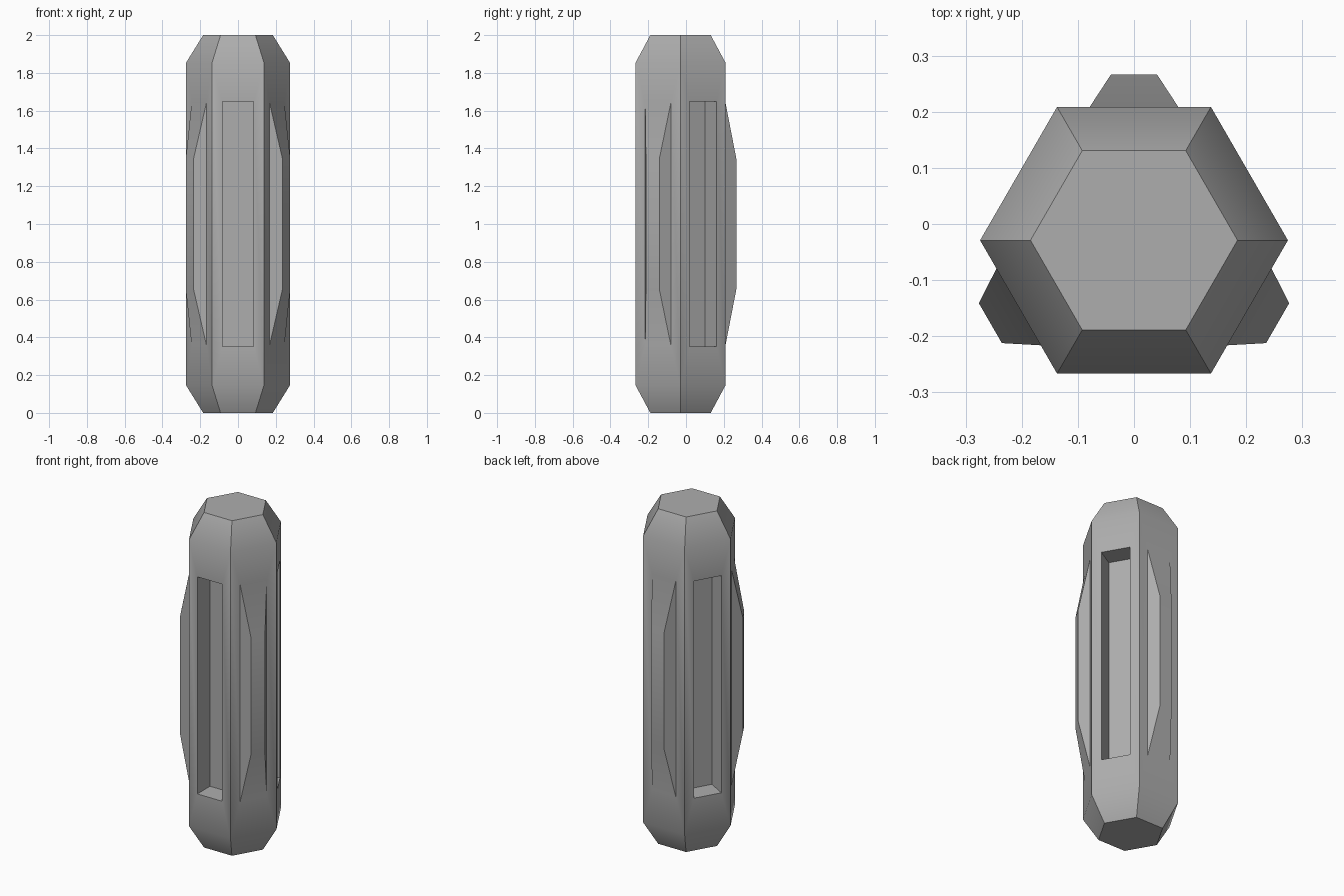
import bpy, bmesh, math
from mathutils import Vector

if "Cube" in bpy.data.objects:
    bpy.data.objects.remove(bpy.data.objects["Cube"])

CY = -0.029                  # y of the hexagon axis
R = 0.2743                   # body corner radius
AP = R * math.cos(math.pi / 6)
R_END = 0.1845               # end cap corner radius

# Panels: (rim half width, rim half height, inner half width, inner half height, offset)
SLOT = (0.082, 0.648, 0.082, 0.648, -0.12)
FIN = (0.079, 0.645, 0.041, 0.345, 0.058)


def on_face(deg, u, r, z):
    """Point at distance r along a face normal, u sideways, height z."""
    a = math.radians(deg)
    return Vector((r * math.cos(a) - u * math.sin(a),
                   CY + r * math.sin(a) + u * math.cos(a), z))


def corner(k, r, z):
    a = math.radians(60 * k)
    return Vector((r * math.cos(a), CY + r * math.sin(a), z))


def bridge(bm, a, b):
    """Quads between two closed loops of equal length."""
    for j in range(len(a)):
        m = (j + 1) % len(a)
        bm.faces.new((a[j], a[m], b[m], b[j]))


def panel_loop(bm, deg, hw, hz, r):
    return [bm.verts.new(on_face(deg, sx * hw, r, 1 + sz * hz))
            for sx, sz in ((-1, -1), (1, -1), (1, 1), (-1, 1))]


bm = bmesh.new()

# Hexagonal shaft with chamfered ends
levels = [(0, R_END), (0.145, R), (1.855, R), (2, R_END)]
rings = [[bm.verts.new(corner(k, r, z)) for k in range(6)] for z, r in levels]
bm.faces.new(rings[0])
bm.faces.new(rings[3])
bridge(bm, rings[0], rings[1])
bridge(bm, rings[2], rings[3])

# Each side: alternately a recessed slot or a raised tapered fin
for k in range(6):
    n = (k + 1) % 6
    deg = 60 * k + 30
    hw, hz, hw2, hz2, off = SLOT if k % 2 == 0 else FIN
    side = [rings[1][k], rings[1][n], rings[2][n], rings[2][k]]
    rim = panel_loop(bm, deg, hw, hz, AP)
    inner = panel_loop(bm, deg, hw2, hz2, AP + off)
    bridge(bm, side, rim)
    bridge(bm, rim, inner)
    bm.faces.new(inner)

bmesh.ops.recalc_face_normals(bm, faces=bm.faces[:])
me = bpy.data.meshes.new("hexagonal_body")
bm.to_mesh(me)
bm.free()
body = bpy.data.objects.new("hexagonal_body", me)
bpy.context.collection.objects.link(body)
body.select_set(True)
bpy.context.view_layer.objects.active = body
bpy.ops.object.shade_smooth_by_angle(angle=math.radians(30))

# Dark grey finish
mat = bpy.data.materials.new("dark_grey")
mat.diffuse_color = (0.42, 0.42, 0.42, 1)
mat.use_nodes = True
mat.node_tree.nodes["Principled BSDF"].inputs["Base Color"].default_value = mat.diffuse_color
me.materials.append(mat)
